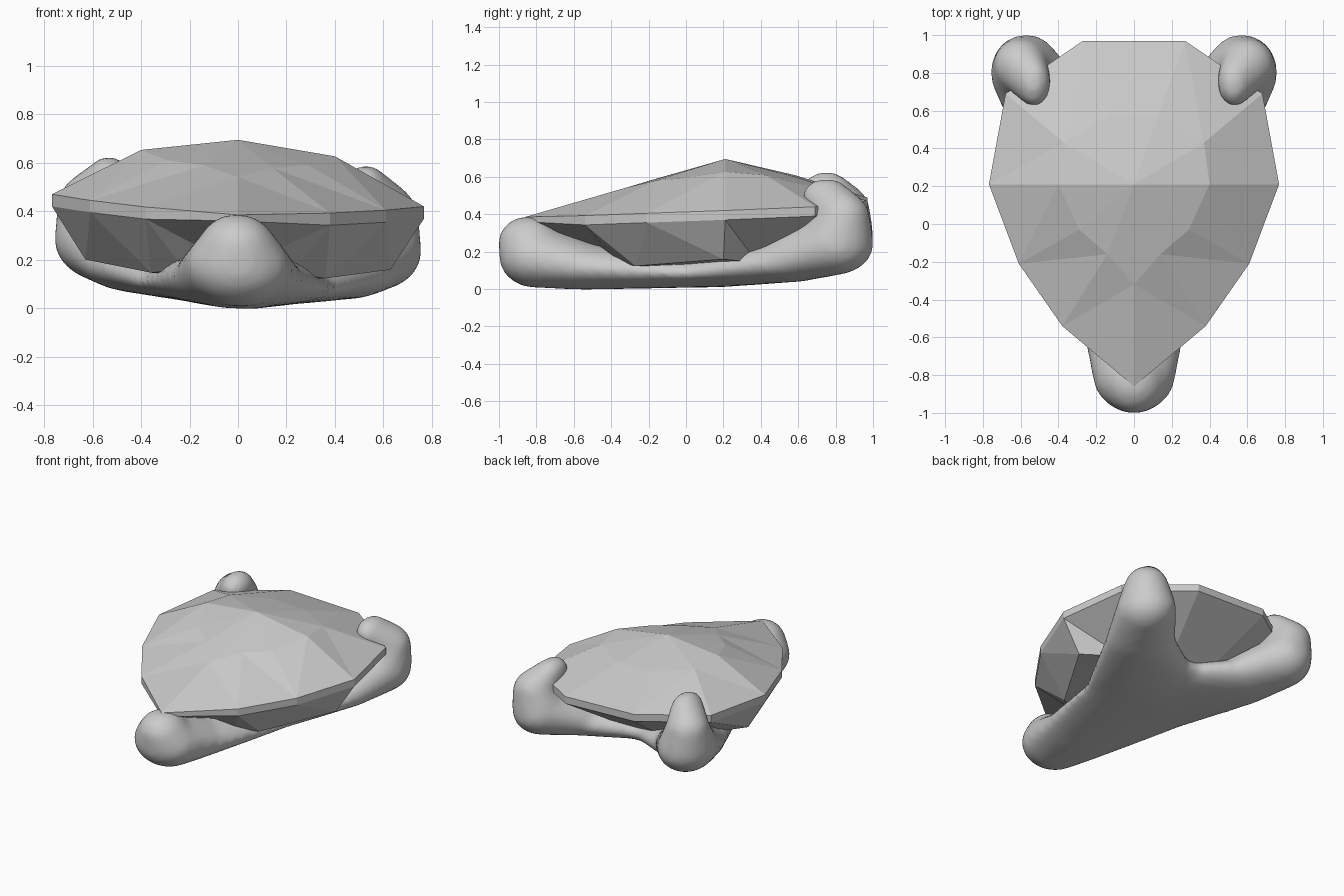
import bpy, bmesh, math
from mathutils import Vector

if "Cube" in bpy.data.objects:
    bpy.data.objects.remove(bpy.data.objects["Cube"])

TILT = 0.033  # whole model leans slightly down towards +x


def tilt(x, y, z):
    return Vector((x, y, z - TILT * x))


def finish(bm, name):
    mesh = bpy.data.meshes.new(name)
    bm.to_mesh(mesh)
    bm.free()
    ob = bpy.data.objects.new(name, mesh)
    bpy.context.collection.objects.link(ob)
    return ob


def mirrored(half):
    # front point on the axis, right side, then the left side in reverse
    return half + [(-x, y, z) for x, y, z in reversed(half[1:])]


# Faceted shield-shaped gem: rings from the crown to the underside
girdle = mirrored([(0, -.86, .385), (.38, -.54, .405), (.61, -.21, .425),
                   (.768, .21, .445), (.68, .69, .462), (.27, .97, .48)])
crown = mirrored([(0, -.32, .542), (.14, -.16, .585), (.29, -.03, .60),
                  (.40, .21, .64), (.37, .43, .62), (.13, .58, .605)])
pavilion = mirrored([(0, -.42, .17), (.22, -.36, .15), (.36, -.27, .135),
                     (.63, .20, .18), (.42, .38, .155), (.15, .55, .16)])
under = [(x, y, z - (.05 if y > -.8 else .025)) for x, y, z in girdle]

bm = bmesh.new()
rings = [[bm.verts.new(tilt(*p)) for p in ring]
         for ring in (crown, girdle, under, pavilion)]
n = len(girdle)
for a, b in zip(rings, rings[1:]):
    for i in range(n):
        bm.faces.new((a[i], b[i], b[(i + 1) % n], a[(i + 1) % n]))
apex = bm.verts.new((0, .21, .695))
culet = bm.verts.new((0, .1, .11))
for i in range(n):
    bm.faces.new((apex, rings[0][i], rings[0][(i + 1) % n]))
    bm.faces.new((culet, rings[3][(i + 1) % n], rings[3][i]))
bmesh.ops.triangulate(bm, faces=[f for f in bm.faces if len(f.verts) > 3])
bmesh.ops.recalc_face_normals(bm, faces=bm.faces)
finish(bm, "faceted_gem")


# Three-pronged holder: chains of hulled ellipsoids melted together
def ellipsoid_points(node):
    x, y, z, rx, ry, rz = node
    pts = []
    for j in range(1, 12):
        t = math.pi * j / 12
        for k in range(20):
            p = math.tau * k / 20
            pts.append(tilt(x + rx * math.sin(t) * math.cos(p),
                            y + ry * math.sin(t) * math.sin(p),
                            z + rz * math.cos(t)))
    return pts


def hull_chain(bm, nodes):
    for a, b in zip(nodes, nodes[1:]):
        part = bmesh.new()
        for p in ellipsoid_points(a) + ellipsoid_points(b):
            part.verts.new(p)
        bmesh.ops.convex_hull(part, input=part.verts)
        bmesh.ops.delete(part, geom=[v for v in part.verts if not v.link_faces],
                         context='VERTS')
        bmesh.ops.recalc_face_normals(part, faces=part.faces)
        tmp = bpy.data.meshes.new("tmp")
        part.to_mesh(tmp)
        part.free()
        bm.from_mesh(tmp)
        bpy.data.meshes.remove(tmp)


hub = (0, .12, .095, .43, .38, .085)
front_prong = [hub, (0, -.55, .125, .27, .22, .13), (0, -.8, .17, .22, .20, .165),
               (0, -.84, .25, .16, .165, .14)]
bm = bmesh.new()
hull_chain(bm, front_prong)
# web filling the gap between the two back prongs
hull_chain(bm, [(-.38, .46, .13, .15, .14, .075), (.38, .46, .13, .15, .14, .075)])
for s in (-1, 1):
    hull_chain(bm, [hub, (s * .42, .56, .165, .23, .23, .115),
                    (s * .57, .80, .26, .19, .205, .165),
                    (s * .60, .84, .40, .145, .145, .14),
                    (s * .53, .75, .51, .09, .13, .10)])
holder = finish(bm, "prong_holder")

remesh = holder.modifiers.new("melt", 'REMESH')
remesh.mode = 'VOXEL'
remesh.voxel_size = .022
soft = holder.modifiers.new("soften", 'SMOOTH')
soft.factor = .5
soft.iterations = 10
bpy.context.view_layer.objects.active = holder
holder.select_set(True)
for name in ("melt", "soften"):
    bpy.ops.object.modifier_apply(modifier=name)
bpy.ops.object.shade_smooth()
